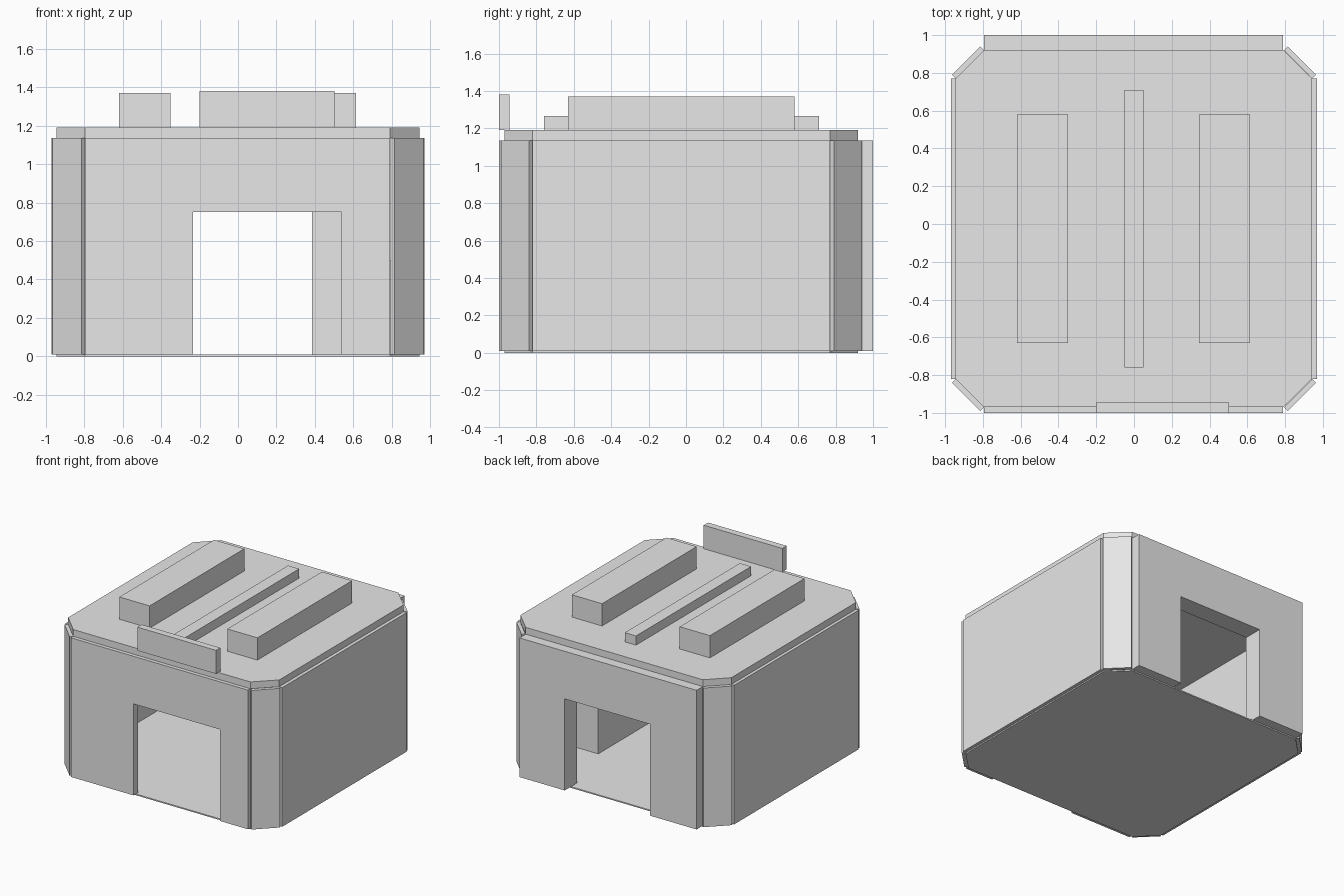
import bpy, bmesh

if "Cube" in bpy.data.objects:
    bpy.data.objects.remove(bpy.data.objects["Cube"])

grey = bpy.data.materials.new("plain_grey")
grey.diffuse_color = (0.8, 0.8, 0.8, 1)
grey.use_nodes = True
grey.node_tree.nodes["Principled BSDF"].inputs["Base Color"].default_value = grey.diffuse_color


def prism(name, pts, vec):
    """Extrude a flat outline of 3D points along vec."""
    bm = bmesh.new()
    f = bm.faces.new([bm.verts.new(p) for p in pts])
    r = bmesh.ops.extrude_face_region(bm, geom=[f])
    verts = [g for g in r["geom"] if isinstance(g, bmesh.types.BMVert)]
    bmesh.ops.translate(bm, verts=verts, vec=vec)
    bmesh.ops.recalc_face_normals(bm, faces=bm.faces)
    me = bpy.data.meshes.new(name)
    bm.to_mesh(me)
    bm.free()
    me.materials.append(grey)
    ob = bpy.data.objects.new(name, me)
    bpy.context.collection.objects.link(ob)
    return ob


def slab(name, pts, z0, z1):
    return prism(name, [(x, y, z0) for x, y in pts], (0, 0, z1 - z0))


def box(name, x0, x1, y0, y1, z0, z1):
    return slab(name, [(x0, y0), (x1, y0), (x1, y1), (x0, y1)], z0, z1)


def door_wall(name, y0, y1, d0, d1):
    """Wall with a doorway cut up from its bottom edge."""
    out = [(-.795, .01), (d0, .01), (d0, .75), (d1, .75), (d1, .01),
           (.79, .01), (.79, 1.135), (-.795, 1.135)]
    return prism(name, [(x, y0, z) for x, z in out], (0, y1 - y0, 0))


# floor and roof share a chamfered outline
outline = [(-.795, -.97), (.79, -.97), (.943, -.82), (.943, .77),
           (.79, .92), (-.795, .92), (-.945, .77), (-.945, -.82)]
slab("floor", outline, 0, .01)
slab("roof", outline, 1.135, 1.19)

# walls with doorways
door_wall("front_wall", -1, -.94, -.235, .538)
door_wall("back_wall", .845, 1, -.378, .385)

# side walls and diagonal corner panels
for s, side in ((-1, "left"), (1, "right")):
    box(side + "_wall", *sorted((s * .932, s * .97)), -.82, .77, .01, 1.135)
    for t, end, yc in ((-1, "front", -.97), (1, "back", .92)):
        a, b = (s * .793, yc), (s * .944, yc - t * .15)
        n = (s * .02, t * .02)
        slab(f"{end}_{side}_corner_panel",
             [a, b, (b[0] + n[0], b[1] + n[1]), (a[0] + n[0], a[1] + n[1])], .01, 1.135)

# roof details
box("left_roof_block", -.62, -.35, -.63, .58, 1.19, 1.37)
box("right_roof_block", .345, .615, -.63, .58, 1.19, 1.37)
box("roof_ridge", -.05, .05, -.76, .71, 1.19, 1.265)
box("front_sign_board", -.2, .503, -1, -.945, 1.19, 1.38)

# counter inside the room
box("inner_counter", .547, .9, -.39, .34, .01, .5)
